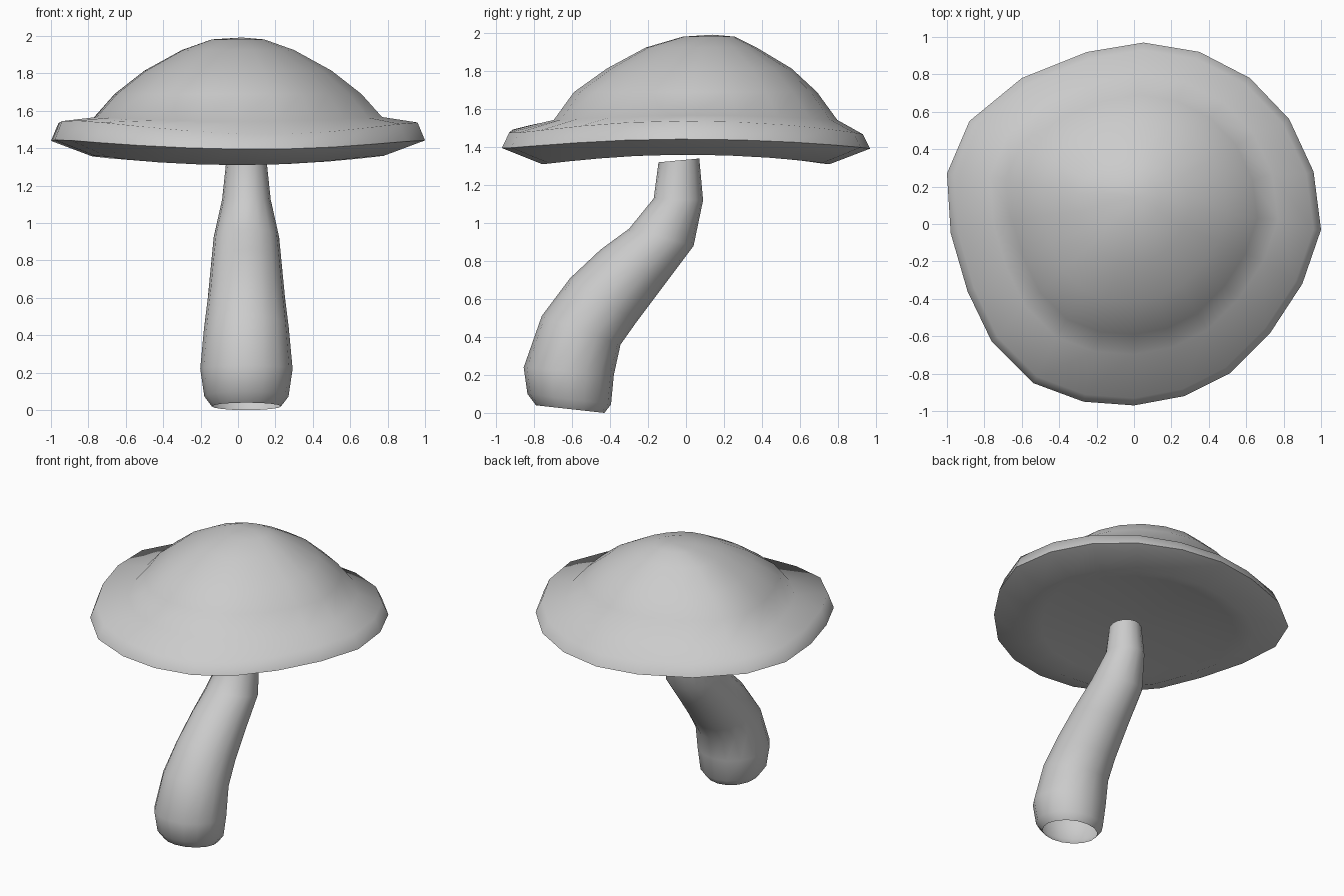
import bpy, bmesh, math
from mathutils import Vector

if "Cube" in bpy.data.objects:
    bpy.data.objects.remove(bpy.data.objects["Cube"])

# Irregular 20-sided cap outline, seen from above (counter-clockwise)
OUTLINE = [(1.0, -.03), (.96, .28), (.83, .56), (.62, .78), (.35, .92),
           (.05, .97), (-.25, .92), (-.6, .78), (-.88, .55), (-1.0, .27),
           (-.98, -.05), (-.89, -.36), (-.76, -.63), (-.54, -.85), (-.27, -.95),
           (0, -.97), (.27, -.92), (.51, -.8), (.73, -.58), (.9, -.32)]


def loft(name, rings, start=None, end=None, angle=70):
    """Skin a stack of equal rings, with optional pole points at the ends."""
    bm = bmesh.new()
    loops = [[bm.verts.new(p) for p in ring] for ring in rings]
    n = len(loops[0])
    for a, b in zip(loops, loops[1:]):
        for i in range(n):
            j = (i + 1) % n
            bm.faces.new((a[i], a[j], b[j], b[i]))
    if start:
        pole = bm.verts.new(start)
        for i in range(n):
            bm.faces.new((pole, loops[0][(i + 1) % n], loops[0][i]))
    if end:
        pole = bm.verts.new(end)
        for i in range(n):
            bm.faces.new((pole, loops[-1][i], loops[-1][(i + 1) % n]))
    bmesh.ops.recalc_face_normals(bm, faces=bm.faces)
    mesh = bpy.data.meshes.new(name)
    bm.to_mesh(mesh)
    bm.free()
    for f in mesh.polygons:
        f.use_smooth = True
    mesh.set_sharp_from_angle(angle=math.radians(angle))
    obj = bpy.data.objects.new(name, mesh)
    bpy.context.collection.objects.link(obj)
    return obj


def cap_ring(scale, cy, z, wave, lift):
    """Scaled outline; sides rise by wave, the front-left corner by lift."""
    ring = []
    for x, y in OUTLINE:
        t = math.atan2(y, x)
        bump = max(0, math.cos(t - math.radians(228))) ** 4
        ring.append((x * scale, y * scale + cy,
                     z + wave * math.cos(2 * t) + lift * bump))
    return ring


# Cap: underside, rolled wavy rim, then dome (scale, y shift, z, wave, lift)
cap_profile = [(.66, 0, 1.355, .01, 0), (.78, 0, 1.335, .025, 0),
               (1.0, 0, 1.417, .025, .01), (.96, 0, 1.503, .035, .03),
               (.77, .05, 1.555, .012, 0), (.66, .05, 1.69, 0, 0),
               (.5, .07, 1.815, 0, 0), (.3, .08, 1.925, 0, 0),
               (.14, .12, 1.982, 0, 0)]
loft("cap", [cap_ring(*p) for p in cap_profile], (0, 0, 1.365), (.02, .14, 1.992))

# Stem: open bent tube, each ring spans a front and back point (y, z), half-width in x
stem_profile = [((-.79, .04), (-.43, .0), .185), ((-.835, .1), (-.395, .045), .225),
                ((-.855, .24), (-.38, .2), .247), ((-.76, .51), (-.345, .36), .227),
                ((-.61, .71), (-.26, .48), .207), ((-.45, .86), (-.11, .68), .19),
                ((-.30, .97), (.04, .88), .175), ((-.17, 1.13), (.09, 1.12), .13),
                ((-.145, 1.32), (.07, 1.34), .108)]
stem_rings = []
for front, back, half in stem_profile:
    f, b = Vector((.045, *front)), Vector((.045, *back))
    mid, arm = (f + b) / 2, (b - f) / 2
    stem_rings.append([mid + arm * math.sin(t) + Vector((half * math.cos(t), 0, 0))
                       for t in (i * math.tau / 16 for i in range(16))])
loft("stem", stem_rings)
